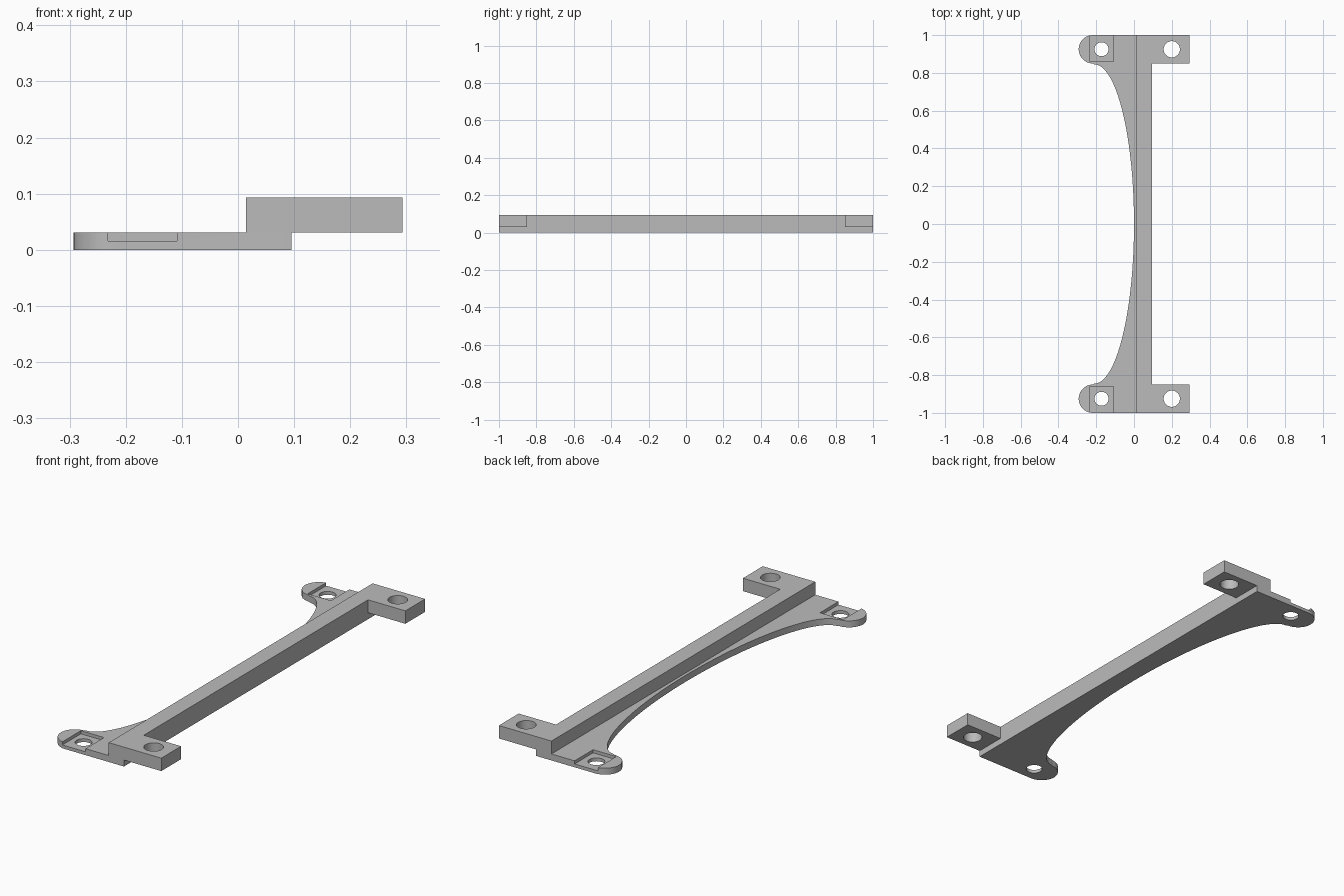
import bpy, bmesh, math

cube = bpy.data.objects.get("Cube")
if cube:
    bpy.data.objects.remove(cube, do_unlink=True)

PLATE_TOP, BAR_TOP = 0.031, 0.093
HOLE_Y = 0.925

grey = bpy.data.materials.new("plain_grey")
grey.use_nodes = True
colour = (0.5, 0.5, 0.5, 1)
grey.diffuse_color = colour
grey.node_tree.nodes["Principled BSDF"].inputs["Base Color"].default_value = colour


def prism(name, outline, z0, z1):
    """Extrude a closed xy outline from z0 to z1."""
    bm = bmesh.new()
    face = bm.faces.new([bm.verts.new((x, y, z0)) for x, y in outline])
    out = bmesh.ops.extrude_face_region(bm, geom=[face])
    top = [v for v in out["geom"] if isinstance(v, bmesh.types.BMVert)]
    bmesh.ops.translate(bm, verts=top, vec=(0, 0, z1 - z0))
    bmesh.ops.recalc_face_normals(bm, faces=bm.faces)
    mesh = bpy.data.meshes.new(name)
    bm.to_mesh(mesh)
    bm.free()
    mesh.materials.append(grey)
    obj = bpy.data.objects.new(name, mesh)
    bpy.context.collection.objects.link(obj)
    return obj


def arc(cx, cy, rx, ry, start, end, steps):
    angles = [math.radians(start + (end - start) * i / steps) for i in range(steps + 1)]
    return [(cx + rx * math.cos(a), cy + ry * math.sin(a)) for a in angles]


def combine(target, other, operation):
    mod = target.modifiers.new(other.name, "BOOLEAN")
    mod.operation, mod.solver, mod.object = operation, "EXACT", other
    bpy.context.view_layer.objects.active = target
    bpy.ops.object.modifier_apply(modifier=mod.name)
    bpy.data.objects.remove(other, do_unlink=True)


# Thin base plate: rounded ears joined by a long elliptical cut-out
ear = arc(-0.218, HOLE_Y, 0.075, 0.075, 90, 270, 20)
inner = arc(-0.21, 0, 0.21, 0.845, 90, -90, 64)
lower_ear = [(x, -y) for x, y in reversed(ear)]
bracket = prism("bracket", [(0.095, 1)] + ear + inner + lower_ear + [(0.095, -1)],
                0, PLATE_TOP)

# Raised bar with a mounting tab at each end
bar_half = [(0.014, 1), (0.293, 1), (0.293, 0.85), (0.095, 0.85)]
bar = prism("raised_bar", bar_half + [(x, -y) for x, y in reversed(bar_half)],
            PLATE_TOP, BAR_TOP)
combine(bracket, bar, "UNION")

# Open-sided pockets and screw holes at both ends
for s in (1, -1):
    pocket = [(-0.232, 0.86 * s), (-0.109, 0.86 * s), (-0.109, 1.1 * s), (-0.232, 1.1 * s)]
    combine(bracket, prism("pocket_cutter", pocket, 0.016, 0.06), "DIFFERENCE")
    for x, r in ((-0.172, 0.037), (0.2, 0.043)):
        ring = arc(x, HOLE_Y * s, r, r, 0, 360, 40)[:-1]
        combine(bracket, prism("hole_cutter", ring, -0.1, 0.2), "DIFFERENCE")

# Smooth curved walls, crisp corners
bpy.ops.object.select_all(action="DESELECT")
bracket.select_set(True)
bpy.context.view_layer.objects.active = bracket
bpy.ops.object.shade_smooth_by_angle(angle=math.radians(30))
